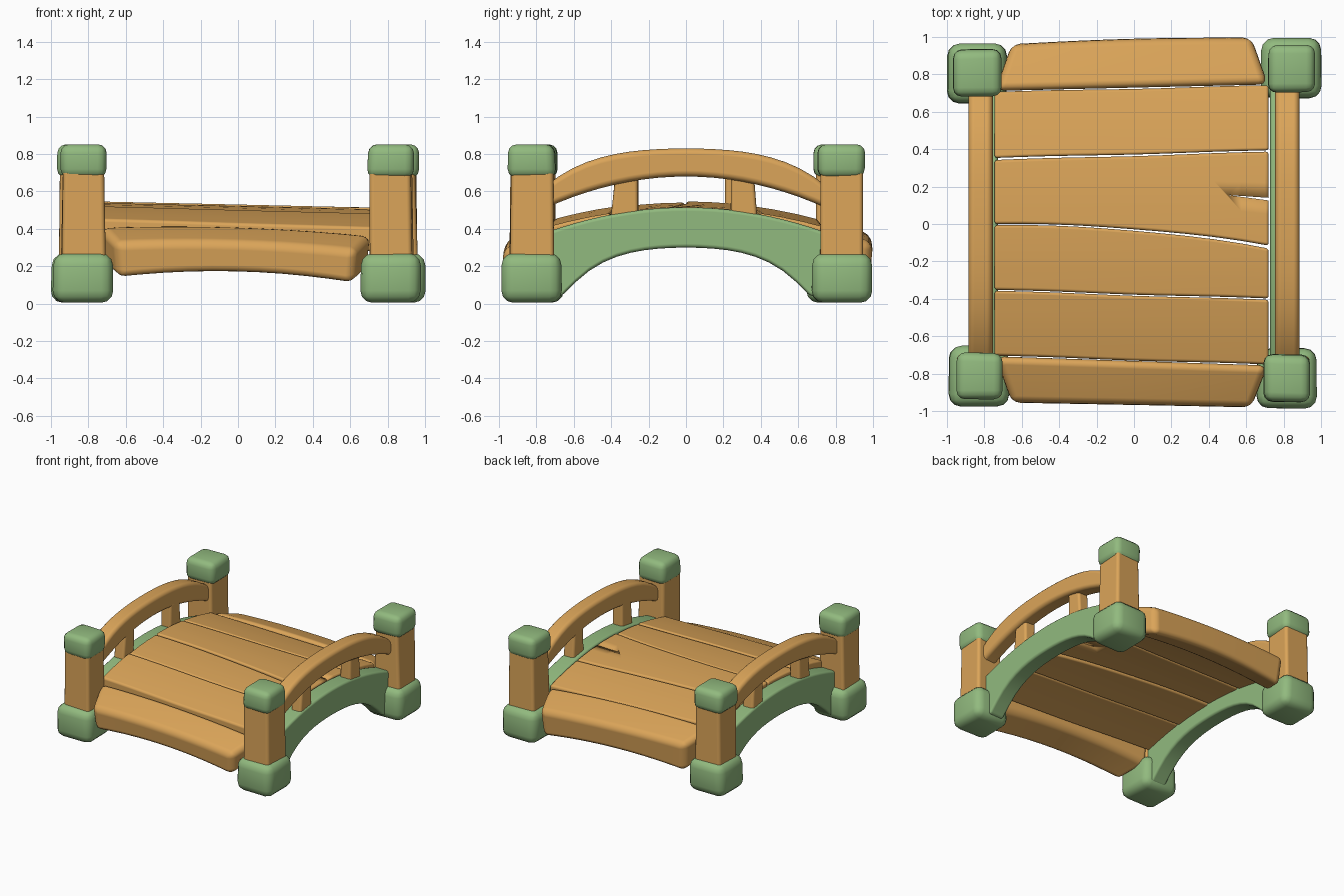
import bpy, bmesh, math, random
from mathutils import Vector

if "Cube" in bpy.data.objects:
    bpy.data.objects.remove(bpy.data.objects["Cube"])

random.seed(4)

def material(name, rgb):
    m = bpy.data.materials.new(name)
    m.diffuse_color = (*rgb, 1)
    m.use_nodes = True
    m.node_tree.nodes["Principled BSDF"].inputs["Base Color"].default_value = m.diffuse_color
    return m

WOOD = material("warm wood", (0.71, 0.375, 0.10))
GREEN = material("soft green", (0.285, 0.49, 0.21))

def finish(name, bm, mat, bevel, segments=3, harden=True):
    bmesh.ops.recalc_face_normals(bm, faces=bm.faces)
    for f in bm.faces:
        f.smooth = True
    me = bpy.data.meshes.new(name)
    bm.to_mesh(me)
    bm.free()
    me.materials.append(mat)
    ob = bpy.data.objects.new(name, me)
    bpy.context.collection.objects.link(ob)
    if bevel:
        b = ob.modifiers.new("bevel", 'BEVEL')
        b.width, b.segments, b.limit_method = bevel, segments, 'ANGLE'
        b.angle_limit = math.radians(40)
        b.harden_normals = harden
    return ob

def block(name, x, y, z0, z1, bottom, top, mat, bevel, jitter=0.006, ytop=0, harden=True):
    """Tapered, slightly irregular box; bottom/top are (x, y) sizes."""
    bm = bmesh.new()
    bmesh.ops.create_cube(bm, size=1)
    for v in bm.verts:
        up = v.co.z > 0
        s = top if up else bottom
        r = lambda: random.uniform(-jitter, jitter)
        v.co = Vector((x + v.co.x * s[0] + r(),
                       y + v.co.y * s[1] + r() + (ytop if up else 0),
                       z1 if up else z0))
    return finish(name, bm, mat, bevel, 3, harden)

def grid_slab(name, point, nu, nv, mat, bevel):
    """Closed slab from point(u, v, w), u and v in 0..1, w = 1 top / 0 bottom."""
    bm = bmesh.new()
    g = {(i, j, w): bm.verts.new(point(i / nu, j / nv, w))
         for i in range(nu + 1) for j in range(nv + 1) for w in (0, 1)}
    face = lambda *k: bm.faces.new([g[q] for q in k])
    for i in range(nu):
        for j in range(nv):
            for w in (0, 1):
                face((i, j, w), (i + 1, j, w), (i + 1, j + 1, w), (i, j + 1, w))
        for j in (0, nv):
            face((i, j, 0), (i + 1, j, 0), (i + 1, j, 1), (i, j, 1))
    for j in range(nv):
        for i in (0, nu):
            face((i, j, 0), (i, j + 1, 0), (i, j + 1, 1), (i, j, 1))
    return finish(name, bm, mat, bevel)

# Corner posts: green foot, wooden shaft, green cap
corners = {"front_left": (-0.828, -0.812), "front_right": (0.818, -0.825),
           "back_left": (-0.838, 0.808), "back_right": (0.840, 0.832)}
for tag, (x, y) in corners.items():
    block(tag + "_foot", x, y, 0.005, 0.27, (0.32, 0.32), (0.318, 0.318), GREEN, 0.065, harden=False)
    block(tag + "_post", x, y, 0.2, 0.72, (0.235, 0.23), (0.222, 0.222), WOOD, 0.025)
    block(tag + "_cap", x, y, 0.672, 0.852, (0.25, 0.25), (0.248, 0.248), GREEN, 0.048, harden=False)

# Arched side beams, handrails and balusters
def arch(name, x, width, top, bottom, end, mat, bevel):
    def point(u, v, w):
        y = -end + 2 * end * u
        return (x + (v - 0.5) * width, y, top(y) if w else bottom(y))
    grid_slab(name, point, 20, 1, mat, bevel)

for tag, s in (("left", -1), ("right", 1)):
    arch(tag + "_beam", s * 0.795, 0.135,
         lambda y: 0.515 - 0.24 * y * y,
         lambda y: max(0.04, 0.30 - 0.243 * y * y - 0.826 * y ** 4),
         0.74, GREEN, 0.02)
    arch(tag + "_handrail", s * 0.82, 0.13,
         lambda y: 0.83 - 0.16 * y * y - 0.35 * y ** 4,
         lambda y: 0.68 - 0.30 * y * y, 0.76, WOOD, 0.032)
    for end, y in (("front", -0.33), ("back", 0.31 if s > 0 else 0.28)):
        block(f"{tag}_{end}_baluster", s * 0.805, y, 0.44, 0.70, (0.095, 0.145),
              (0.095, 0.12), WOOD, 0.02, 0.003, 0.015 if y < 0 else -0.01)

# Deck planks: y of front and back edge at the left end, then at the right end
planks = [(-0.960, -0.708, -0.985, -0.756), (-0.704, -0.357, -0.752, -0.406),
          (-0.352, -0.006, -0.399, -0.132), (0.000, 0.342, -0.116, 0.386),
          (0.353, 0.706, 0.393, 0.741), (0.712, 0.965, 0.746, 1.0)]

def plank(n, l0, l1, r0, r1):
    first, last = n == 0, n == len(planks) - 1
    p0, p1 = (2.2 if n == 3 else 1), (2.2 if n == 2 else 1)
    lift = random.uniform(-0.005, 0.005)
    def point(u, v, w):
        out = (1 - v) if first else v if last else 0
        half = 0.733 - 0.088 * out - (0.02 if (first or last) and not w else 0)
        x = -0.013 + (2 * u - 1) * half
        y0, y1 = l0 + (r0 - l0) * u ** p0, l1 + (r1 - l1) * u ** p1
        hump = 1 - (2 * u - 1) ** 2
        if last:
            y1 += 0.012 * math.sin(math.pi * u)
        wave = 0 if first or last else 0.002 * math.sin(9 * u)
        y = y0 + (y1 - y0) * v + wave
        z = 0.527 - 0.19 * y * y - 0.016 * (2 * u - 1) + lift
        if first:
            z += 0.025 * hump - 0.03 - 0.012 * out
        if last:
            z += 0.025 * hump
        if not w:
            if first or last:      # the end planks are deep
                z = 0.115 + 0.045 * hump - 0.015 * (2 * u - 1) + 0.08 * (1 - out)
                y += (0.02 if first else -0.02) * out
            else:
                z -= 0.13
        return (x, y, z)
    return grid_slab(f"deck_plank_{n + 1}", point, 10, 3, WOOD,
                     0.045 if first or last else 0.016)

boards = [plank(n, *p) for n, p in enumerate(planks)]

# Split at the right end of the fourth plank
bm = bmesh.new()
tri = [(0.50, 0.155), (0.75, 0.122), (0.75, 0.138)]
lo, hi = ([bm.verts.new((x, y, z)) for x, y in tri] for z in (0.2, 0.8))
bm.faces.new(lo)
bm.faces.new(hi)
for i in range(3):
    j = (i + 1) % 3
    bm.faces.new((lo[i], lo[j], hi[j], hi[i]))
cutter = finish("split_cutter", bm, WOOD, 0)
cutter.hide_render = True
cutter.hide_viewport = True
cut = boards[3].modifiers.new("split", 'BOOLEAN')
cut.operation, cut.object, cut.solver = 'DIFFERENCE', cutter, 'EXACT'
